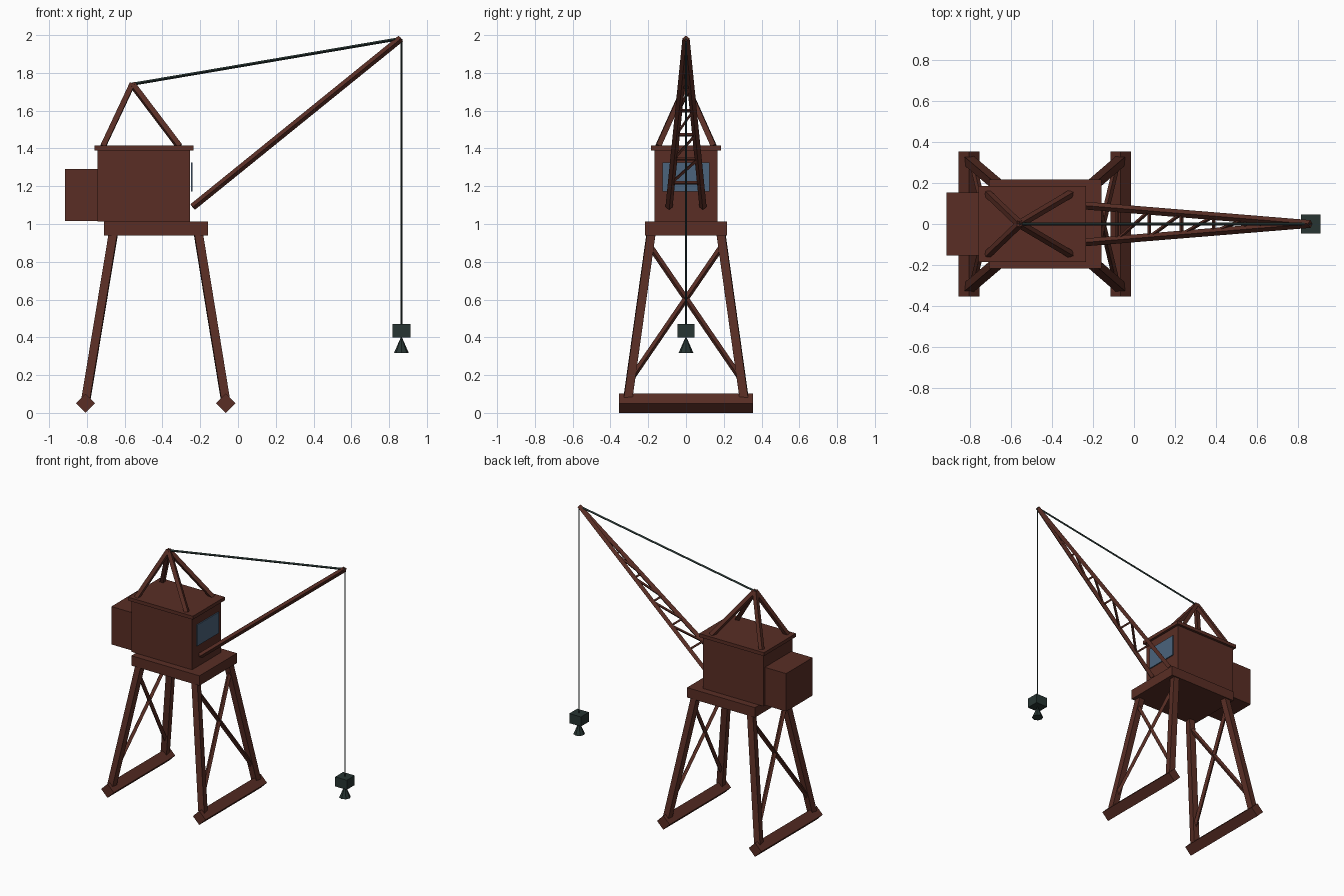
import bpy
import bmesh
from mathutils import Vector, Matrix

if "Cube" in bpy.data.objects:
    bpy.data.objects.remove(bpy.data.objects["Cube"], do_unlink=True)


def material(name, color):
    m = bpy.data.materials.new(name)
    m.use_nodes = True
    m.diffuse_color = (*color, 1)
    m.node_tree.nodes["Principled BSDF"].inputs["Base Color"].default_value = (*color, 1)
    return m


RUST = material("rust_brown", (0.1, 0.027, 0.018))
DARK = material("dark_steel", (0.02, 0.035, 0.032))
GLASS = material("window_blue", (0.07, 0.125, 0.2))


def finish(name, bm, mat):
    mesh = bpy.data.meshes.new(name)
    bm.to_mesh(mesh)
    bm.free()
    mesh.materials.append(mat)
    obj = bpy.data.objects.new(name, mesh)
    bpy.context.collection.objects.link(obj)
    return obj


def box(name, lo, hi, mat=RUST):
    lo, hi = Vector(lo), Vector(hi)
    bm = bmesh.new()
    bmesh.ops.create_cube(bm, size=1, matrix=Matrix.Translation((lo + hi) / 2)
                          @ Matrix.Diagonal((*(hi - lo), 1)))
    return finish(name, bm, mat)


def bar(name, a, b, radius, mat=RUST, sides=4, tip=None):
    """Straight bar or cone between two points."""
    a, b = Vector(a), Vector(b)
    d = b - a
    turn = d.to_track_quat('Z', 'Y').to_matrix().to_4x4()
    bm = bmesh.new()
    bmesh.ops.create_cone(bm, cap_ends=True, segments=sides, radius1=radius,
                          radius2=radius if tip is None else tip, depth=d.length,
                          matrix=Matrix.Translation((a + b) / 2) @ turn)
    return finish(name, bm, mat)


# Portal: two ground beams, four splayed legs and crossed braces
for end, foot_x, top_x in (("rear", -0.807, -0.66), ("front", -0.065, -0.21)):
    bar(end + "_ground_beam", (foot_x, -0.355, 0.051), (foot_x, 0.355, 0.051), 0.051)
    for side, s in (("left", 1), ("right", -1)):
        foot = Vector((foot_x, s * 0.31, 0.06))
        top = Vector((top_x, s * 0.185, 0.95))
        bar(f"{end}_{side}_leg", foot, top, 0.032)
        low, high = foot.lerp(top, 0.13), foot.lerp(top, 0.93)
        high.y *= -1
        bar(f"{end}_{side}_brace", low, high, 0.016)

# Platform, cabin, roof, counterweight and window
box("platform", (-0.71, -0.217, 0.94), (-0.16, 0.217, 1.012))
box("cabin", (-0.745, -0.167, 1.012), (-0.254, 0.167, 1.39))
box("roof", (-0.76, -0.185, 1.39), (-0.236, 0.185, 1.415))
box("counterweight", (-0.917, -0.153, 1.015), (-0.745, 0.153, 1.292))
box("window", (-0.25, -0.125, 1.172), (-0.242, 0.125, 1.325), GLASS)

# Roof frame: four struts meeting at a peak
peak = Vector((-0.56, 0, 1.74))
for x in (-0.715, -0.31):
    for y in (-0.148, 0.148):
        bar("roof_strut", (x, y, 1.41), peak, 0.02)

# Jib: two converging chords with rungs and diagonals
tip = Vector((0.862, 0, 1.982))
base = Vector((-0.24, 0.09, 1.09))
mirror = Vector((1, -1, 1))
bar("left_jib_chord", base, tip, 0.019)
bar("right_jib_chord", base * mirror, tip, 0.019)
BAYS = 7
for i in range(1, BAYS):
    p = base.lerp(tip, i / BAYS)
    q = base.lerp(tip, (i + 1) / BAYS)
    bar("jib_rung", p * mirror, p, 0.009)
    if i < BAYS - 1:
        bar("jib_diagonal", p * mirror, q, 0.009)

# Rigging: stay cable, hoist cable, hook block and hook
bar("stay_cable", peak, tip, 0.008, DARK)
bar("hoist_cable", (0.865, 0, 0.46), (0.865, 0, 1.98), 0.005, DARK)
box("hook_block", (0.818, -0.046, 0.4), (0.912, 0.046, 0.47), DARK)
bar("hook", (0.865, 0, 0.318), (0.865, 0, 0.402), 0.039, DARK, sides=8, tip=0.002)
